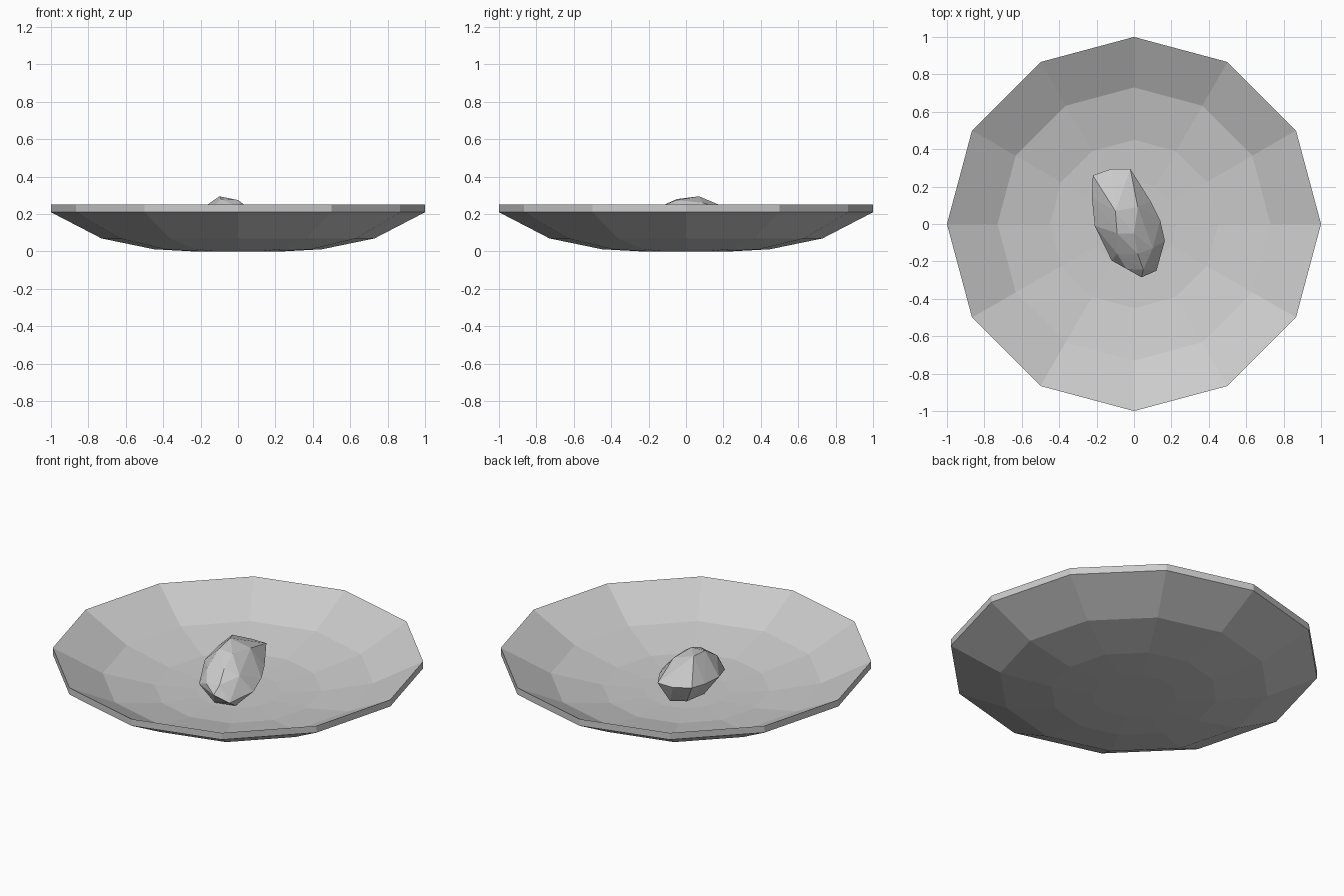
import bpy, bmesh, math

if "Cube" in bpy.data.objects:
    bpy.data.objects.remove(bpy.data.objects["Cube"])


def make_object(name, bm):
    bmesh.ops.recalc_face_normals(bm, faces=bm.faces[:])
    mesh = bpy.data.meshes.new(name)
    bm.to_mesh(mesh)
    bm.free()
    obj = bpy.data.objects.new(name, mesh)
    bpy.context.collection.objects.link(obj)
    return obj


# Dish: twelve-sided shallow bowl, outer profile then inner profile
SIDES = 12
THICK = 0.04
outer = [(0.23, 0.0), (0.45, 0.012), (0.73, 0.07), (1.0, 0.21)]
profile = outer + [(r, z + THICK) for r, z in reversed(outer)]

bm = bmesh.new()
rings = []
for r, z in profile:
    rings.append([bm.verts.new((r * math.cos(2 * math.pi * i / SIDES),
                                r * math.sin(2 * math.pi * i / SIDES), z))
                  for i in range(SIDES)])
for a, b in zip(rings, rings[1:]):
    for i in range(SIDES):
        j = (i + 1) % SIDES
        bm.faces.new((a[i], a[j], b[j], b[i]))
bm.faces.new(rings[0])
bm.faces.new(rings[-1])
make_object("dish", bm)

# Rock: faceted stone lying in the dish, wrapped around a few corner points
corners = [
    # crest
    (-0.10, 0.07, 0.295), (-0.09, -0.05, 0.28), (0.0, -0.05, 0.275),
    (0.02, 0.09, 0.26), (0.10, -0.13, 0.20), (0.05, -0.245, 0.175),
    (-0.09, -0.16, 0.21), (0.02, -0.16, 0.23),
    # widest outline
    (-0.22, 0.26, 0.21), (-0.12, 0.295, 0.20), (-0.02, 0.295, 0.20),
    (0.09, 0.12, 0.16), (0.14, 0.02, 0.14), (0.165, -0.09, 0.11),
    (0.12, -0.25, 0.09), (0.04, -0.285, 0.13), (-0.04, -0.24, 0.16),
    (-0.12, -0.195, 0.12), (-0.21, -0.01, 0.17), (-0.225, 0.14, 0.19),
    # underside
    (-0.16, 0.22, 0.10), (-0.07, 0.25, 0.09), (-0.12, 0.0, 0.05),
    (0.08, 0.0, 0.045), (0.11, -0.18, 0.045), (0.0, -0.22, 0.05),
]
bm = bmesh.new()
for c in corners:
    bm.verts.new(c)
bmesh.ops.convex_hull(bm, input=bm.verts[:])
bmesh.ops.delete(bm, geom=[v for v in bm.verts if not v.link_faces], context='VERTS')
make_object("rock", bm)
